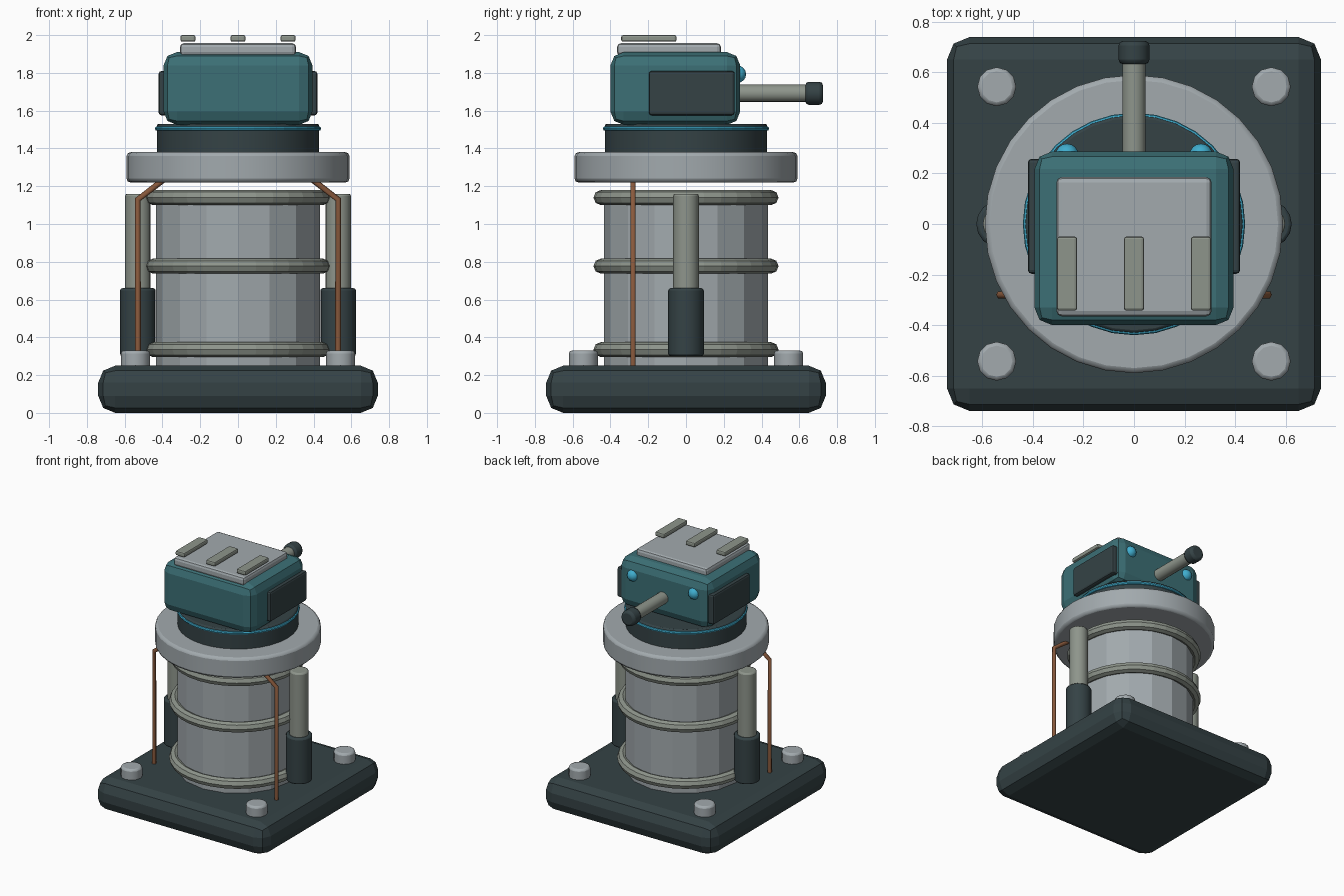
import bpy, math
from mathutils import Vector

if "Cube" in bpy.data.objects:
    bpy.data.objects.remove(bpy.data.objects["Cube"])


def material(name, r, g, b):
    m = bpy.data.materials.new(name)
    m.diffuse_color = (r, g, b, 1)
    m.use_nodes = True
    m.node_tree.nodes["Principled BSDF"].inputs["Base Color"].default_value = m.diffuse_color
    return m


DARK = material("dark_steel", 0.035, 0.055, 0.06)
TEAL = material("teal_paint", 0.045, 0.16, 0.18)
LIGHT = material("light_steel", 0.36, 0.40, 0.42)
WORN = material("worn_metal", 0.27, 0.30, 0.26)
COPPER = material("copper", 0.25, 0.10, 0.045)
GLOW = material("cyan_glow", 0.05, 0.42, 0.62)


def finish(name, mat, bevel=0, segments=2, smooth=False):
    o = bpy.context.object
    o.name = name
    o.data.materials.append(mat)
    if bevel:
        b = o.modifiers.new("bevel", "BEVEL")
        b.width, b.segments = bevel, segments
        b.limit_method = "ANGLE"
        b.angle_limit = math.radians(40)
    if smooth:
        bpy.ops.object.shade_smooth_by_angle(angle=math.radians(35))
    return o


def box(name, mat, lo, hi, bevel, segments=2):
    lo, hi = Vector(lo), Vector(hi)
    bpy.ops.mesh.primitive_cube_add(size=1, location=(lo + hi) / 2)
    bpy.context.object.scale = hi - lo
    bpy.ops.object.transform_apply(location=False, rotation=False, scale=True)
    return finish(name, mat, bevel, segments)


def cylinder(name, mat, r, start, end, sides=16, bevel=0, smooth=True):
    a, b = Vector(start), Vector(end)
    bpy.ops.mesh.primitive_cylinder_add(
        vertices=sides, radius=r, depth=(b - a).length, location=(a + b) / 2,
        rotation=(b - a).to_track_quat("Z", "Y").to_euler())
    return finish(name, mat, bevel, 2, smooth)


def torus(name, mat, r, minor, z, sides=32, minor_sides=8):
    bpy.ops.mesh.primitive_torus_add(
        major_radius=r, minor_radius=minor, major_segments=sides,
        minor_segments=minor_sides, location=(0, 0, z))
    return finish(name, mat)


# Base plate and corner bolts
box("base_plate", DARK, (-0.74, -0.74, 0), (0.74, 0.74, 0.25), 0.09)
for sx in (-1, 1):
    for sy in (-1, 1):
        x, y = 0.543 * sx, 0.543 * sy
        cylinder("base_bolt", LIGHT, 0.077, (x, y, 0.23), (x, y, 0.33), 12, 0.015)

# Column with reinforcing rings
cylinder("column", LIGHT, 0.435, (0, 0, 0.23), (0, 0, 1.15), 16, smooth=False)
for z in (0.335, 0.777, 1.14):
    torus("column_ring", WORN, 0.45, 0.04, z)

# Side pistons and bent copper cables
for s in (-1, 1):
    x = 0.53 * s
    cylinder("piston_sleeve", DARK, 0.094, (x, 0, 0.30), (x, 0, 0.66), 16, 0.012)
    cylinder("piston_rod", WORN, 0.068, (x, 0, 0.60), (x, 0, 1.16), 16, 0.012)
    curve = bpy.data.curves.new("cable", "CURVE")
    curve.dimensions = "3D"
    curve.bevel_depth = 0.016
    curve.bevel_resolution = 1
    path = curve.splines.new("POLY")
    path.points.add(2)
    for p, (px, pz) in zip(path.points, ((0.53, 0.24), (0.53, 1.13), (0.38, 1.245))):
        p.co = (px * s, -0.28, pz, 1)
    cable = bpy.data.objects.new("copper_cable", curve)
    bpy.context.collection.objects.link(cable)
    curve.materials.append(COPPER)

# Turntable
cylinder("turntable", LIGHT, 0.59, (0, 0, 1.22), (0, 0, 1.38), 32, 0.02)
cylinder("turret_collar", DARK, 0.43, (0, 0, 1.36), (0, 0, 1.53), 32, 0.01)
torus("glow_ring", GLOW, 0.428, 0.012, 1.505)

# Head with side panels, roof plate and fins
box("head", TEAL, (-0.394, -0.40, 1.525), (0.394, 0.287, 1.91), 0.07)
for s in (-1, 1):
    box("side_panel", DARK, (0.39 * s - 0.03, -0.197, 1.575),
        (0.39 * s + 0.03, 0.258, 1.81), 0.015)
box("roof_plate", LIGHT, (-0.307, -0.365, 1.89), (0.307, 0.185, 1.957), 0.02)
for x in (-0.265, 0, 0.265):
    box("roof_fin", WORN, (x - 0.04, -0.343, 1.965), (x + 0.04, -0.05, 2.0), 0.01)

# Sensor lamps, barrel and muzzle on the rear face
for s in (-1, 1):
    bpy.ops.mesh.primitive_uv_sphere_add(
        segments=16, ring_count=8, radius=0.046, location=(0.265 * s, 0.272, 1.793))
    finish("sensor_lamp", GLOW, smooth=True)
cylinder("barrel", WORN, 0.046, (0, 0.20, 1.692), (0, 0.65, 1.692), 16)
cylinder("muzzle", DARK, 0.061, (0, 0.632, 1.692), (0, 0.725, 1.692), 16, 0.018)
